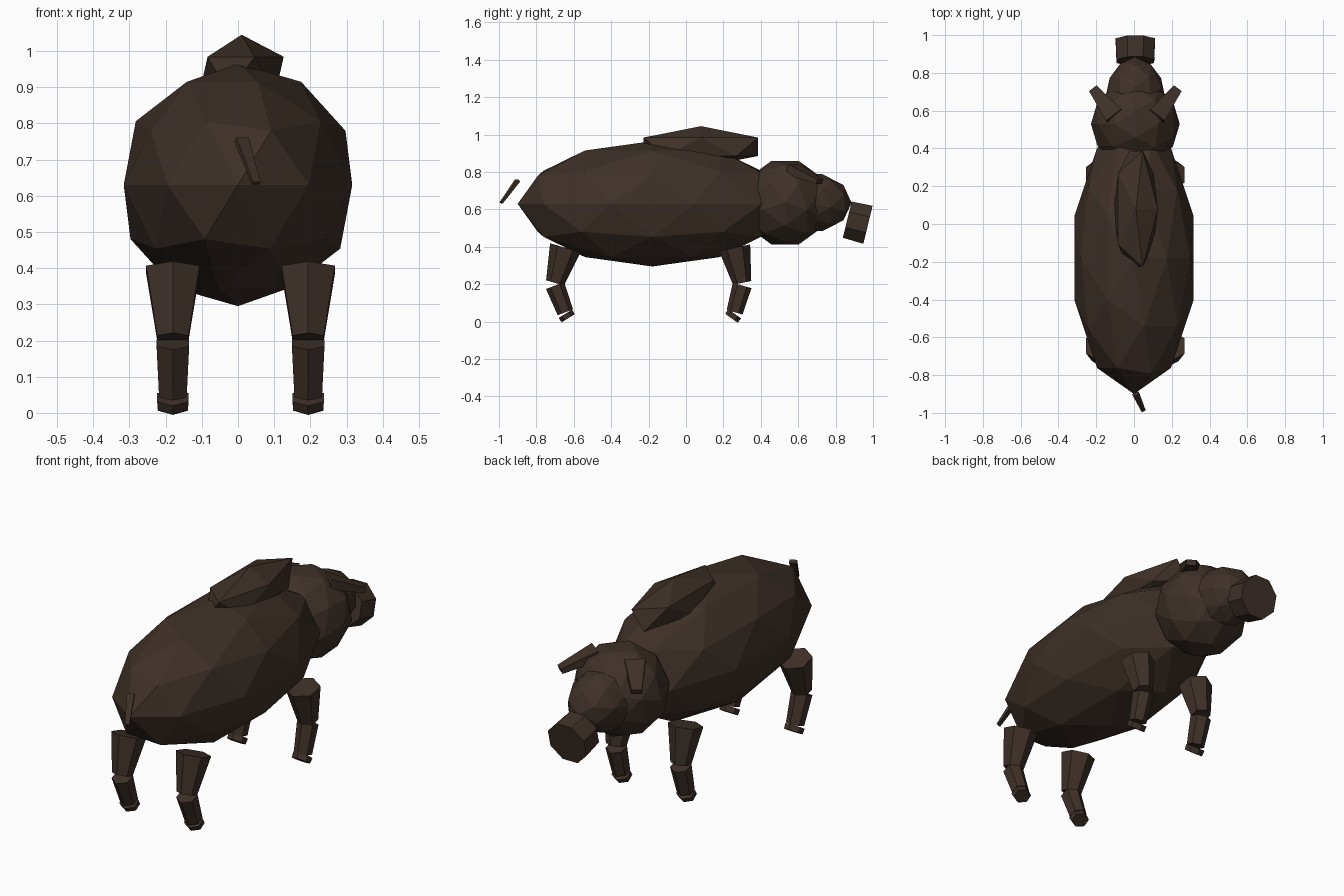
import bpy
from math import pi
from mathutils import Vector, Matrix

cube = bpy.data.objects.get("Cube")
if cube:
    bpy.data.objects.remove(cube)

brown = bpy.data.materials.new("dark brown")
brown.use_nodes = True
COLOR = (0.048, 0.030, 0.021, 1)
brown.diffuse_color = COLOR
shader = brown.node_tree.nodes["Principled BSDF"]
shader.inputs["Base Color"].default_value = COLOR
shader.inputs["Roughness"].default_value = 0.9


def finish(name):
    obj = bpy.context.object
    obj.name = name
    obj.data.materials.append(brown)
    return obj


def ball(name, center, radii, detail=2, sideways=False):
    """Faceted ellipsoid; sideways turns its poles onto the x axis."""
    bpy.ops.mesh.primitive_ico_sphere_add(subdivisions=detail, radius=1)
    obj = finish(name)
    if sideways:
        obj.data.transform(Matrix.Rotation(pi / 2, 4, "Y"))
    obj.data.transform(Matrix.Diagonal((*radii, 1)))
    obj.location = center
    return obj


def limb(name, start, end, r1, r2, sides=6, flat=1.0, spin=0.0):
    """Tapered prism from start to end, its local x kept level."""
    start, end = Vector(start), Vector(end)
    axis = (end - start).normalized()
    side = axis.cross(Vector((0, 1, 0) if abs(axis.z) > 0.8 else (0, 0, 1))).normalized()
    up = axis.cross(side)
    bpy.ops.mesh.primitive_cone_add(vertices=sides, radius1=r1, radius2=r2,
                                    depth=(end - start).length)
    obj = finish(name)
    obj.data.transform(Matrix.Diagonal((1, flat, 1, 1)) @ Matrix.Rotation(spin, 4, "Z"))
    turn = Matrix((side, up, axis)).transposed().to_4x4()
    obj.matrix_world = Matrix.Translation((start + end) / 2) @ turn
    return obj


MID = 0.007

# Torso, head and muzzle
ball("body", (0, -0.18, 0.63), (0.332, 0.72, 0.335))
ball("head", (MID, 0.53, 0.636), (0.235, 0.235, 0.235), sideways=True)
ball("muzzle", (MID, 0.66, 0.636), (0.16, 0.225, 0.16), sideways=True)
limb("snout", (MID, 0.862, 0.545), (MID, 0.973, 0.518), 0.108, 0.113, sides=8, spin=pi / 8)

# Faceted hump on the back
ball("back_hump", (0.01, 0.08, 0.935), (0.13, 0.36, 0.11), detail=1)

# Tail
limb("tail", (0.01, -0.90, 0.755), (0.05, -0.988, 0.635), 0.026, 0.016,
     sides=4, flat=0.5, spin=pi / 4)

# Ears and legs on both sides
for side, label in ((1, "left"), (-1, "right")):
    limb(f"{label}_ear", (MID + side * 0.11, 0.57, 0.815), (MID + side * 0.222, 0.715, 0.748),
         0.07, 0.036, sides=4, flat=0.55, spin=pi / 4)
    x = MID + side * 0.187
    # Each leg bends at a knee: hip, knee, ankle and toe positions along y
    for place, hip, knee, ankle, toe in (("hind", -0.645, -0.70, -0.645, -0.63),
                                         ("fore", 0.26, 0.30, 0.26, 0.243)):
        limb(f"{place}_{label}_thigh", (x, hip, 0.395), (x, knee, 0.207), 0.085, 0.05)
        limb(f"{place}_{label}_shin", (x, knee, 0.193), (x, ankle, 0.05), 0.052, 0.044)
        limb(f"{place}_{label}_hoof", (x, ankle, 0.042), (x, toe, 0.018), 0.05, 0.048, flat=0.85)
